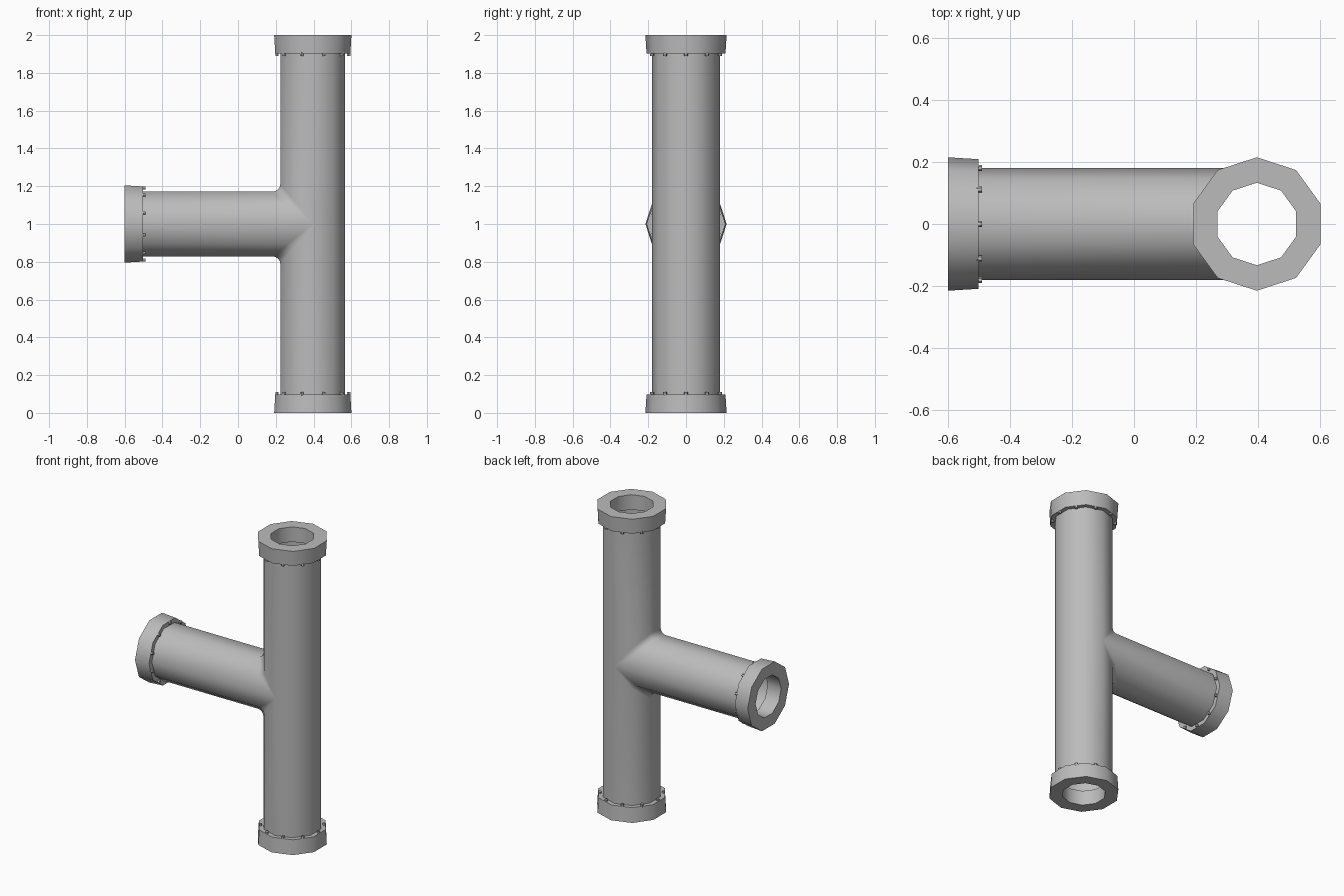
import bpy, bmesh
from math import cos, sin, pi, radians
from mathutils import Matrix

if "Cube" in bpy.data.objects:
    bpy.data.objects.remove(bpy.data.objects["Cube"], do_unlink=True)

SIDES = 10
PIPE_R, RIM_R, HOLE_R = 0.18, 0.215, 0.133
CX, MID, TOP, LEFT = 0.396, 1.0, 2.0, -0.6
DEPTH = 0.098      # flange thickness
FILLET = 0.045     # rounding of the junction

metal = bpy.data.materials.new("grey metal")
metal.use_nodes = True
GREY = (0.5, 0.5, 0.5, 1)
metal.diffuse_color = GREY
metal.node_tree.nodes["Principled BSDF"].inputs["Base Color"].default_value = GREY


def finish(bm, name, angle):
    bmesh.ops.remove_doubles(bm, verts=bm.verts, dist=0.0005)
    bmesh.ops.recalc_face_normals(bm, faces=bm.faces)
    mesh = bpy.data.meshes.new(name)
    bm.to_mesh(mesh)
    bm.free()
    mesh.materials.append(metal)
    obj = bpy.data.objects.new(name, mesh)
    bpy.context.collection.objects.link(obj)
    bpy.ops.object.select_all(action='DESELECT')
    obj.select_set(True)
    bpy.context.view_layer.objects.active = obj
    bpy.ops.object.shade_smooth_by_angle(angle=radians(angle))
    return obj


def loft(bm, rows, closed=False):
    """Skin a list of equally long point rows."""
    grid = [[bm.verts.new(p) for p in row] for row in rows]
    pairs = list(zip(grid, grid[1:]))
    if closed:
        pairs.append((grid[-1], grid[0]))
    for a, b in pairs:
        for i in range(len(a) - 1):
            bm.faces.new((a[i], a[i + 1], b[i + 1], b[i]))


# Tee pipe: straight far half, plus two mirrored sheets bending into the branch
def branch_column(angle, side):
    y, h = PIPE_R * sin(angle), -PIPE_R * cos(angle)
    h = max(h, 0)
    f = FILLET * h / PIPE_R
    points = [(CX - h, MID - DEPTH)]
    for step in range(5):
        t = step / 4 * pi / 2
        points.append((CX - h - f * (1 - cos(t)), h + f * (1 - sin(t))))
    points.append((LEFT + DEPTH, h))
    return [(x, y, MID + side * dz) for x, dz in points]


pipe = bmesh.new()
step = 2 * pi / SIDES
half = [pi / 2 + i * step for i in range(SIDES // 2 + 1)]
for side in (-1, 1):
    loft(pipe, [branch_column(a, side) for a in half])
loft(pipe, [[(CX - PIPE_R * cos(a), PIPE_R * sin(a), z)
             for z in (DEPTH, MID, TOP - DEPTH)] for a in half])
bmesh.ops.dissolve_degenerate(pipe, dist=0.0005, edges=pipe.edges)
finish(pipe, "tee_pipe", 75)


# Flanges: faceted rings with a slight taper, facing local +z at the origin
def flange(name, place):
    bm = bmesh.new()
    back = RIM_R - 0.006
    profile = [(HOLE_R, 0), (RIM_R, 0), (back, -DEPTH), (HOLE_R, -DEPTH), (HOLE_R, 0)]
    loft(bm, [[(r * cos(a), r * sin(a), z) for r, z in profile]
              for a in (pi / 2 + i * step for i in range(SIDES))], closed=True)
    bm.transform(place)
    finish(bm, name, 40)

    # Bolt heads behind the flange, one in the middle of each side
    bolts = bmesh.new()
    for i in range(SIDES):
        a = i * step
        spot = Matrix.Translation((0.19 * cos(a), 0.19 * sin(a), -DEPTH - 0.002))
        bmesh.ops.create_cone(bolts, cap_ends=True, segments=6, radius1=0.01,
                              radius2=0.01, depth=0.02, matrix=place @ spot)
    finish(bolts, name + "_bolts", 30)


flange("top_flange", Matrix.Translation((CX, 0, TOP)))
flange("bottom_flange", Matrix.Translation((CX, 0, 0)) @ Matrix.Rotation(pi, 4, 'Y'))
flange("branch_flange", Matrix.Translation((LEFT, 0, MID)) @ Matrix.Rotation(-pi / 2, 4, 'Y'))
